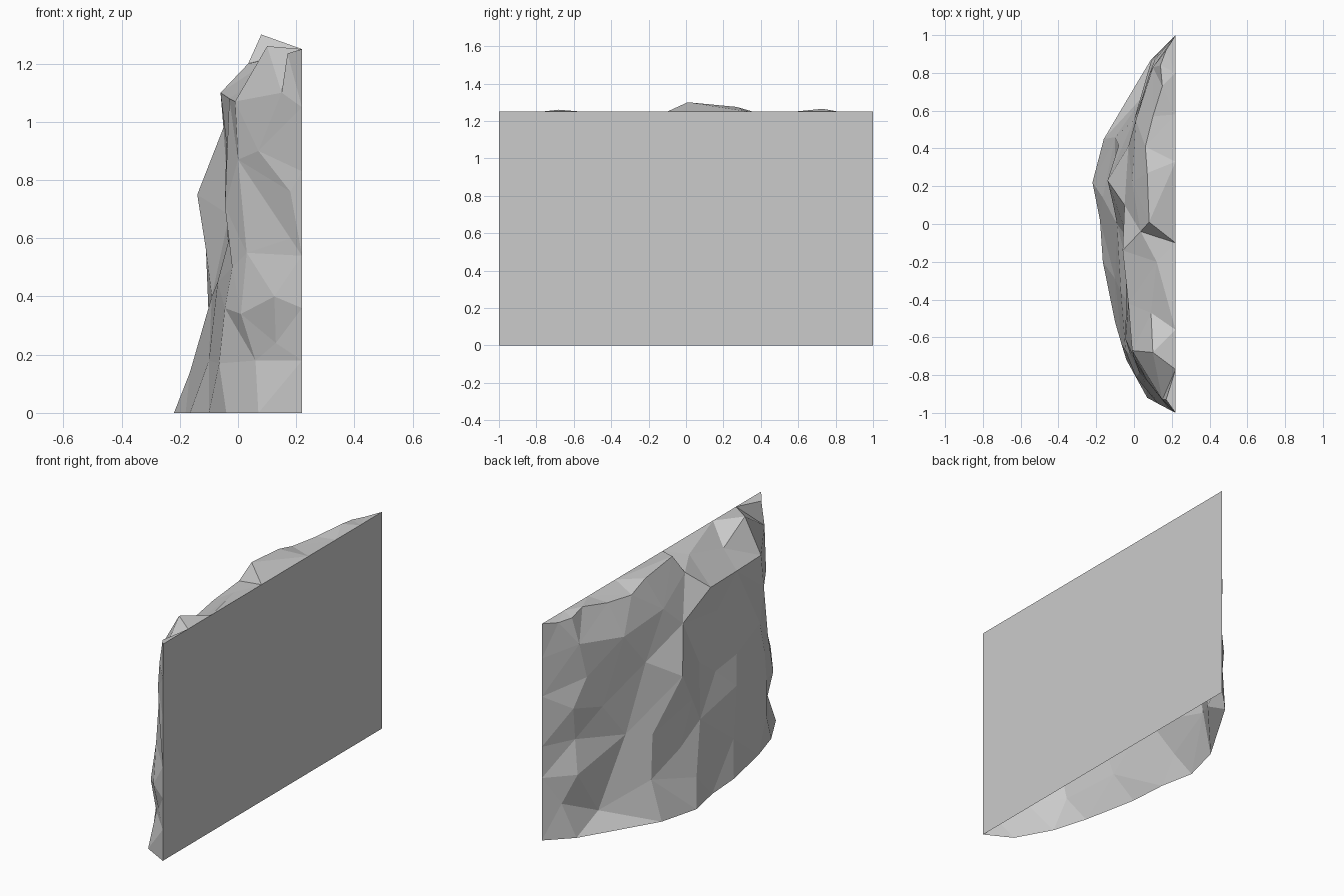
import bpy
from mathutils import Vector
from mathutils.geometry import delaunay_2d_cdt

BACK, HEIGHT = 0.22, 1.25


def make_object(name, verts, faces):
    mesh = bpy.data.meshes.new(name)
    mesh.from_pydata([tuple(v) for v in verts], [], faces)
    mesh.validate()
    mesh.update()
    obj = bpy.data.objects.new(name, mesh)
    bpy.context.collection.objects.link(obj)
    return obj


# Curved foot of the cliff (x, y), on the ground
foot = [(BACK, -1), (.07, -.92), (-.04, -.72), (-.10, -.52), (-.165, -.2),
        (-.18, .02), (-.22, .22), (-.16, .45), (0, .72), (.09, .87), (BACK, 1)]

# Main bumps and hollows of the rock face (x, y, z)
knots = [
    # front end
    (.13, -.91, .24), (.06, -.83, .18), (-.065, -.64, .17), (.125, -.95, .4),
    (.01, -.81, .34), (-.045, -.67, .36), (.18, -.95, .6), (.03, -.79, .55),
    (.18, -.97, .76), (.07, -.83, .9), (-.045, -.61, .71), (0, -.71, .87),
    (.15, -.93, 1.1), (-.01, -.67, 1.07), (-.02, -.69, .5),
    # middle
    (-.10, -.29, .18), (-.07, -.36, .45), (-.035, -.22, .58), (-.03, -.42, .6),
    (-.09, 0, .40), (-.03, -.08, .68), (-.04, -.23, .93), (-.06, -.14, 1.1),
    (-.03, -.42, 1.08), (-.165, .14, .14), (-.10, .2, .31), (-.11, .1, .56),
    (-.14, .23, .75), (-.05, .1, .98), (-.01, .22, 1.1),
    # far end
    (-.10, .46, .23), (-.08, .42, .47), (-.03, .41, .87), (.07, .70, .1),
    (0, .55, .5), (.09, .86, .36), (.12, .84, .55), (.05, .69, .70),
    (.11, .87, .74), (.08, .79, .9), (.01, .55, 1.06), (.10, .83, 1.1),
    (.15, .92, .2),
]

# Crest just below and above the top edge (x, y, z)
crest = [(.17, -.93, 1.235), (.10, -.68, 1.26), (.09, -.47, 1.16), (.12, -.2, 1.22),
         (.035, -.04, 1.2), (.08, .01, 1.30), (.07, .27, 1.275), (.06, .41, 1.235),
         (.10, .57, 1.24), (.15, .73, 1.265), (.14, .84, 1.245), (.17, .92, 1.24)]

# Straight borders where the rock meets the flat back
border = [(BACK, s, z) for s in (-1, 1) for z in (.18, .36, .54, .83, 1.05, HEIGHT)]
border += [(BACK, y, HEIGHT) for y in (-.77, -.56, -.1, .33, .58, .8)]

points = [Vector((x, y, 0)) for x, y in foot]
points += [Vector(p) for p in knots + crest + border]

# Triangulate the face on an unrolled plane, so the crest folds back cleanly
flat = [Vector((p.y, p.z + .5 * p.x * p.z / HEIGHT)) for p in points]
_, _, tris, origin, _, _ = delaunay_2d_cdt(flat, [], [], 0, 1e-5)
faces = []
for t in tris:
    f = [origin[i][0] for i in t]
    if all(abs(points[i].x - BACK) < 1e-4 for i in f):
        continue
    a, b, c = (flat[i] for i in f)
    if (b - a).cross(c - a) > 0:
        f.reverse()
    faces.append(f)
make_object("rock_face", points, faces)

# Flat back panel; the underside stays open
make_object("flat_back", [(BACK, -1, 0), (BACK, 1, 0), (BACK, 1, HEIGHT),
                          (BACK, -1, HEIGHT)], [(0, 1, 2, 3)])
